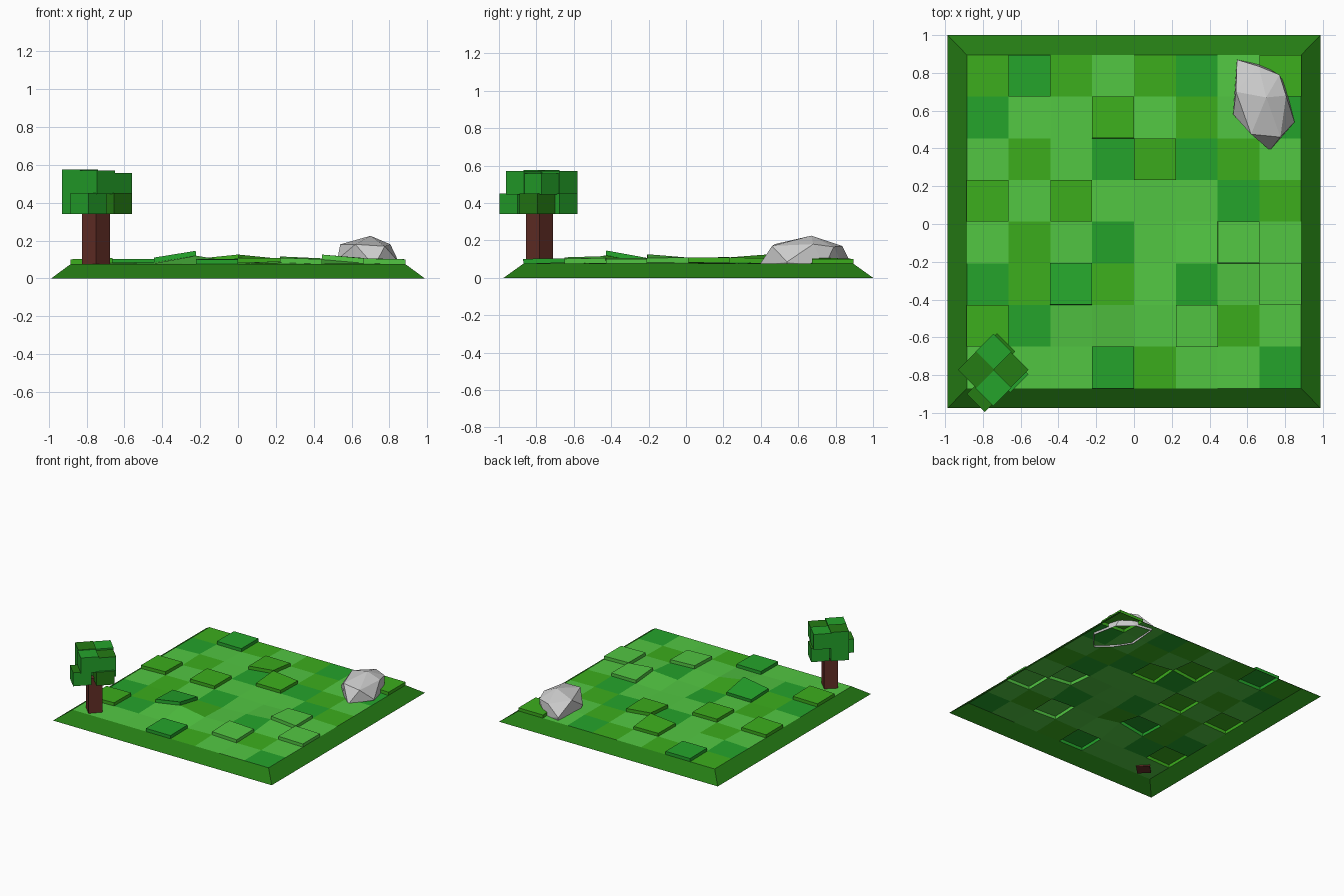
import bpy, bmesh, math, random
from mathutils import Vector, Matrix

if "Cube" in bpy.data.objects:
    bpy.data.objects.remove(bpy.data.objects["Cube"])

random.seed(4)


def material(name, rgb):
    m = bpy.data.materials.new(name)
    m.diffuse_color = (*rgb, 1)
    m.use_nodes = True
    m.node_tree.nodes["Principled BSDF"].inputs["Base Color"].default_value = m.diffuse_color
    return m


LIGHT = material("light_grass", (0.085, 0.57, 0.055))
YELLOW = material("yellow_grass", (0.045, 0.42, 0.012))
DEEP = material("deep_grass", (0.018, 0.37, 0.024))
EDGE = material("edge_green", (0.018, 0.2, 0.007))
BARK = material("bark", (0.13, 0.028, 0.02))


def finish(bm, name, mats=()):
    me = bpy.data.meshes.new(name)
    bm.to_mesh(me)
    bm.free()
    for m in mats:
        me.materials.append(m)
    ob = bpy.data.objects.new(name, me)
    bpy.context.collection.objects.link(ob)
    return ob


# Lawn: 8 x 8 coloured tiles, rows listed from back to front
ROWS = ["YDYLYDLY", "DLLYLYLD", "LYLDYDYL", "YLYLLLDY",
        "LYLDLLLL", "DYDYLDLL", "YDLLLLYL", "LLLDYLLD"]
RAISED = {(0, 1), (0, 7), (1, 3), (2, 4), (3, 0), (3, 2),
          (4, 6), (5, 2), (5, 7), (6, 0), (6, 5), (7, 3)}
BUMPS = {(6, 3): 0.12, (2, 4): 0.1, (5, 6): 0.1, (6, 5): 0.09}
X0, X1, Y0, Y1, Z = -0.885, 0.885, -0.87, 0.895, 0.075
THICK = 0.026

bm = bmesh.new()
grid = {}
for r in range(9):
    for c in range(9):
        inner = 0 < r < 8 and 0 < c < 8
        z = BUMPS.get((r, c), Z + (random.uniform(0, 0.01) if inner else 0))
        grid[r, c] = bm.verts.new((X0 + (X1 - X0) * c / 8,
                                   Y1 - (Y1 - Y0) * r / 8, z))
for r, row in enumerate(ROWS):
    for c, key in enumerate(row):
        base = [grid[r + 1, c], grid[r + 1, c + 1], grid[r, c + 1], grid[r, c]]
        top = base
        faces = []
        if (r, c) in RAISED:
            a, b, d, e = [v.co for v in base]
            n = (d - a).cross(e - b).normalized() * THICK
            top = [bm.verts.new(v.co + n) for v in base]
            for i in range(4):
                j = (i + 1) % 4
                faces.append(bm.faces.new((base[i], base[j], top[j], top[i])))
        faces.append(bm.faces.new(top))
        for f in faces:
            f.material_index = "LYD".index(key)
finish(bm, "lawn_tiles", (LIGHT, YELLOW, DEEP))

# Sloping border around the lawn, open underneath
bm = bmesh.new()
upper = [bm.verts.new(p) for p in
         ((X0, Y0, Z), (X1, Y0, Z), (X1, Y1, Z), (X0, Y1, Z))]
lower = [bm.verts.new(p) for p in
         ((-0.987, -0.975, 0), (0.987, -0.975, 0), (0.987, 1, 0), (-0.987, 1, 0))]
for i in range(4):
    j = (i + 1) % 4
    bm.faces.new((lower[i], lower[j], upper[j], upper[i]))
finish(bm, "sloped_border", (EDGE,))

# Rock: faceted hull, open at the bottom
bm = bmesh.new()
for p in ((0.70, 0.67, 0.225), (0.54, 0.70, 0.18), (0.62, 0.475, 0.18),
          (0.775, 0.46, 0.17), (0.805, 0.68, 0.18), (0.66, 0.835, 0.17),
          (0.77, 0.79, 0.165), (0.545, 0.87, 0.10), (0.525, 0.58, 0.10),
          (0.85, 0.54, 0.085), (0.53, 0.62, 0.06), (0.62, 0.48, 0.06),
          (0.72, 0.39, 0.065), (0.84, 0.54, 0.06), (0.80, 0.74, 0.06),
          (0.68, 0.84, 0.06), (0.55, 0.86, 0.06)):
    bm.verts.new(p)
bmesh.ops.convex_hull(bm, input=bm.verts[:])
bmesh.ops.recalc_face_normals(bm, faces=bm.faces[:])
bottom = [f for f in bm.faces if f.normal.z < -0.9]
bmesh.ops.delete(bm, geom=bottom, context='FACES')
finish(bm, "rock")


# Tree: everything is turned 45 degrees
def block(name, x, y, z0, z1, half_diag, side, top):
    bm = bmesh.new()
    s = half_diag * math.sqrt(2)
    bmesh.ops.create_cube(bm, size=1, matrix=(
        Matrix.Translation((x, y, (z0 + z1) / 2))
        @ Matrix.Rotation(math.pi / 4, 4, 'Z')
        @ Matrix.Diagonal((s, s, z1 - z0, 1))))
    for f in bm.faces:
        f.normal_update()
        f.material_index = int(f.normal.z > 0.5)
    finish(bm, name, (side, top))


block("tree_trunk", -0.75, -0.783, 0.068, 0.36, 0.073, BARK, BARK)

# Foliage blocks: x, y, bottom, top, side colour, top colour
FOLIAGE = [
    (-0.745, -0.677, 0.445, 0.57, DEEP, DEEP),
    (-0.835, -0.772, 0.445, 0.575, DEEP, EDGE),
    (-0.655, -0.772, 0.445, 0.558, DEEP, EDGE),
    (-0.745, -0.867, 0.445, 0.57, DEEP, DEEP),
    (-0.725, -0.675, 0.34, 0.45, DEEP, EDGE),
    (-0.835, -0.772, 0.34, 0.45, DEEP, DEEP),
    (-0.655, -0.795, 0.34, 0.45, EDGE, DEEP),
    (-0.79, -0.900, 0.34, 0.45, DEEP, EDGE),
]
for i, (x, y, z0, z1, side, top) in enumerate(FOLIAGE):
    block(f"foliage_block_{i + 1}", x, y, z0, z1, 0.096, side, top)
